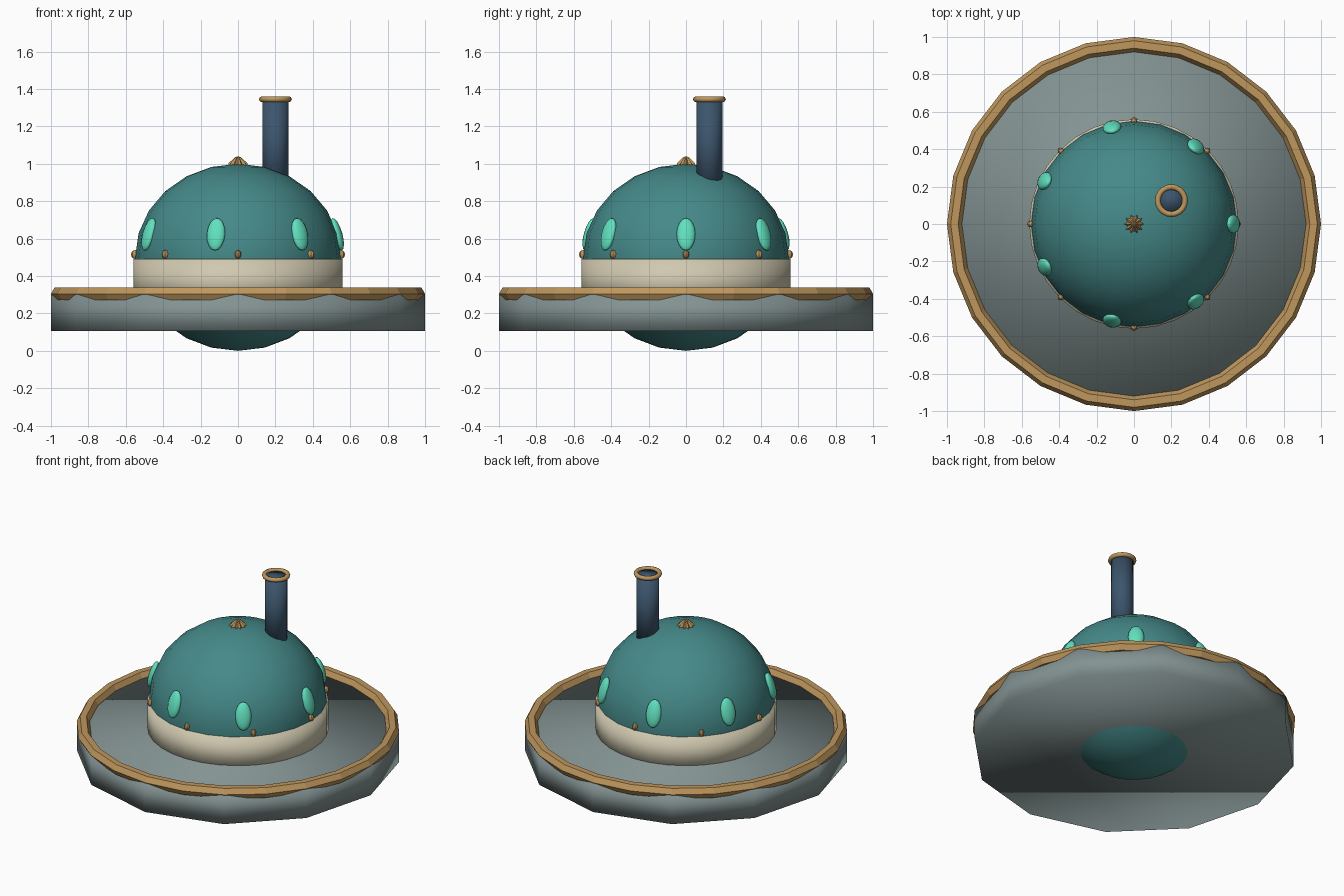
import bpy, bmesh
from math import sin, cos, tau, radians

if "Cube" in bpy.data.objects:
    bpy.data.objects.remove(bpy.data.objects["Cube"])


def mat(name, rgb):
    m = bpy.data.materials.new(name)
    m.diffuse_color = (*rgb, 1)
    m.use_nodes = True
    m.node_tree.nodes["Principled BSDF"].inputs["Base Color"].default_value = m.diffuse_color
    return m


TEAL = mat("teal", (0.06, 0.25, 0.25))
STEEL = mat("steel", (0.23, 0.29, 0.29))
BRASS = mat("brass", (0.52, 0.31, 0.11))
CREAM = mat("cream", (0.63, 0.58, 0.43))
NAVY = mat("navy", (0.045, 0.09, 0.15))
MINT = mat("mint", (0.12, 0.75, 0.52))


def finish(name, material, smooth=True):
    o = bpy.context.object
    o.name = name
    o.data.materials.append(material)
    if smooth:
        bpy.ops.object.shade_smooth()
    return o


def cylinder(name, material, r, z0, z1, sides, x=0, y=0):
    bpy.ops.mesh.primitive_cylinder_add(vertices=sides, radius=r, depth=z1 - z0,
                                        location=(x, y, (z0 + z1) / 2))
    return finish(name, material)


def ball(name, material, loc, scale, seg, rings, rot=(0, 0, 0), smooth=True):
    bpy.ops.mesh.primitive_uv_sphere_add(segments=seg, ring_count=rings, radius=1,
                                         location=loc, rotation=rot)
    bpy.context.object.scale = scale
    return finish(name, material, smooth)


def ring(name, material, loc, major, minor, seg, minor_seg, smooth):
    bpy.ops.mesh.primitive_torus_add(major_radius=major, minor_radius=minor, location=loc,
                                     major_segments=seg, minor_segments=minor_seg)
    return finish(name, material, smooth)


# Hull: ellipsoid body through a twelve-sided saucer with a brass rim
ball("dome_body", TEAL, (0, 0, 0.5), (0.55, 0.55, 0.5), 24, 12)
cylinder("saucer_deck", STEEL, 1.0, 0.105, 0.30, 12)
ring("saucer_rim", BRASS, (0, 0, 0.305), 0.96, 0.04, 24, 6, False)
cylinder("cream_collar", CREAM, 0.56, 0.25, 0.49, 32)

# Chimney with brass lip
cylinder("chimney", NAVY, 0.07, 0.85, 1.345, 16, 0.2, 0.125)
ring("chimney_lip", BRASS, (0.2, 0.125, 1.345), 0.073, 0.015, 20, 8, True)

# Seven oval lights lying against the dome
for i in range(7):
    a = i * tau / 7
    ball(f"light_{i + 1}", MINT, (0.53 * cos(a), 0.53 * sin(a), 0.623),
         (0.028, 0.05, 0.09), 16, 8, (0, -radians(16), a))

# Eight brass rivets above the collar
for i in range(8):
    a = i * tau / 8
    ball(f"rivet_{i + 1}", BRASS, (0.55 * cos(a), 0.55 * sin(a), 0.515),
         (0.022, 0.017, 0.024), 8, 6, (0, 0, a), False)

# Fluted cone finial on top
bm = bmesh.new()
N = 20
layers = []
for r, z in ((0.055, 0.985), (0.05, 1.003), (0.016, 1.035)):
    layers.append([bm.verts.new((r * k * cos(i * tau / N), r * k * sin(i * tau / N), z))
                   for i in range(N) for k in [1 if i % 2 == 0 else 0.68]])
tip = bm.verts.new((0, 0, 1.04))
for lo, hi in zip(layers, layers[1:]):
    for i in range(N):
        j = (i + 1) % N
        bm.faces.new((lo[i], lo[j], hi[j], hi[i]))
for i in range(N):
    bm.faces.new((layers[-1][i], layers[-1][(i + 1) % N], tip))
bm.faces.new(layers[0][::-1])
me = bpy.data.meshes.new("finial")
bm.to_mesh(me)
bm.free()
me.materials.append(BRASS)
bpy.context.collection.objects.link(bpy.data.objects.new("finial", me))
